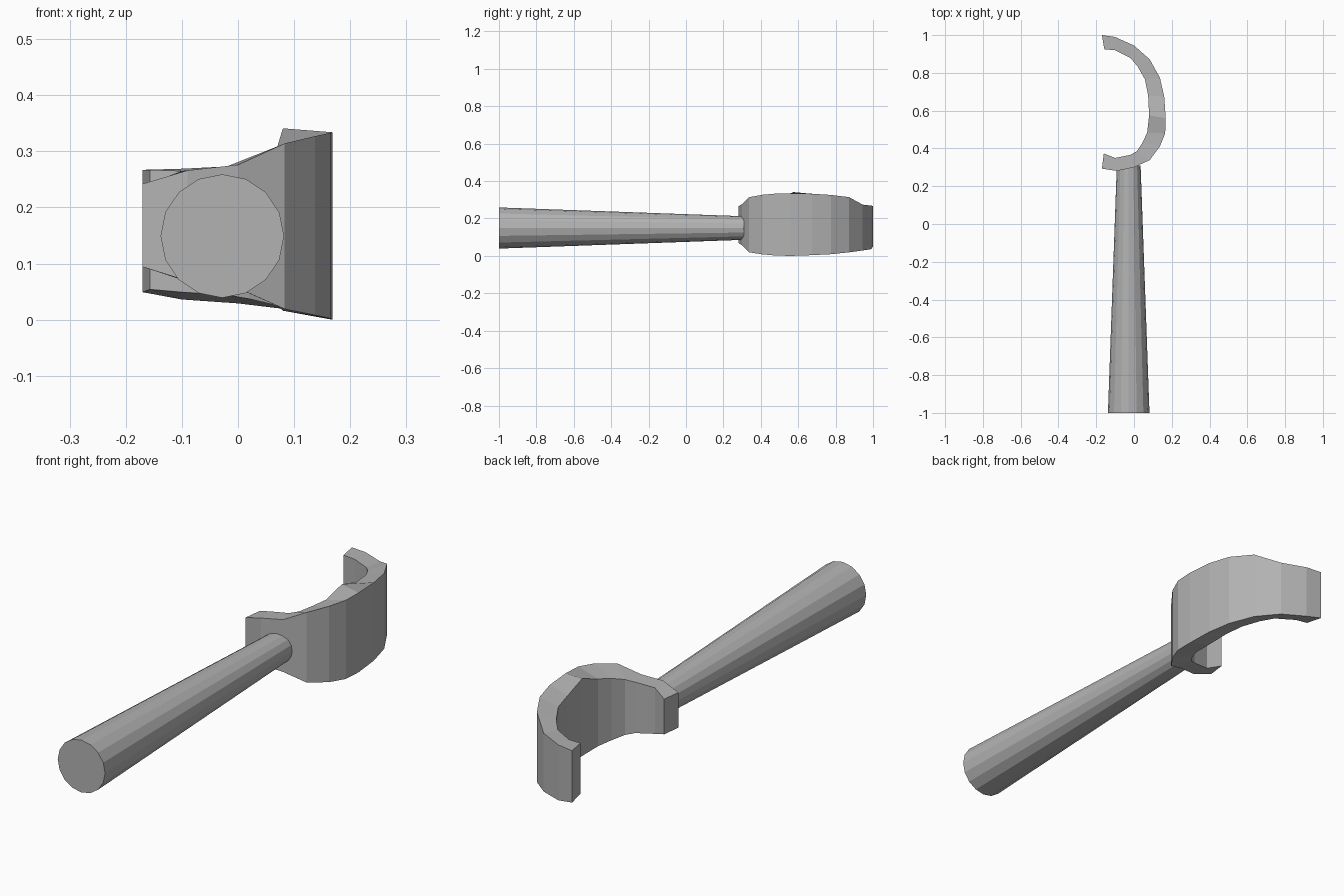
import bpy, bmesh
from math import pi

# Dark grey finish shared by both parts
grey = bpy.data.materials.new("dark_grey")
grey.diffuse_color = (0.45, 0.45, 0.45, 1)

# Handle: tapered 16-sided shaft along y
Y0, Y1 = -1.0, 0.31
bpy.ops.mesh.primitive_cone_add(vertices=16, radius1=0.11, radius2=0.063, depth=Y1 - Y0,
                                location=(-0.028, (Y0 + Y1) / 2, 0.149), rotation=(-pi / 2, 0, 0))
bpy.context.object.name = "handle"
bpy.context.object.data.materials.append(grey)

# Hooked blade stations: outer x, y, bottom z, top z; inner x, y, bottom z, top z
stations = [
    (-0.17, 1.00, 0.05, 0.268, -0.157, 0.925, 0.055, 0.268),
    (-0.10, 0.99, 0.037, 0.27, -0.10, 0.92, 0.05, 0.266),
    (0.00, 0.945, 0.03, 0.275, -0.02, 0.88, 0.045, 0.27),
    (0.083, 0.872, 0.02, 0.315, 0.02, 0.833, 0.038, 0.284),
    (0.137, 0.775, 0.01, 0.327, 0.058, 0.765, 0.029, 0.302),
    (0.16, 0.675, 0.005, 0.333, 0.075, 0.68, 0.023, 0.311),
    (0.168, 0.56, 0.001, 0.335, 0.08, 0.575, 0.017, 0.342),
    (0.165, 0.48, 0.003, 0.334, 0.07, 0.485, 0.026, 0.309),
    (0.137, 0.41, 0.009, 0.328, 0.045, 0.43, 0.037, 0.297),
    (0.083, 0.338, 0.02, 0.315, 0.015, 0.385, 0.05, 0.283),
    (0.00, 0.300, 0.057, 0.277, -0.02, 0.366, 0.06, 0.274),
    (-0.09, 0.281, 0.07, 0.267, -0.10, 0.35, 0.072, 0.266),
    (-0.17, 0.293, 0.095, 0.243, -0.16, 0.373, 0.095, 0.243),
]
bm = bmesh.new()
rings = [[bm.verts.new(p) for p in ((ox, oy, ob), (ox, oy, ot), (ix, iy, it), (ix, iy, ib))]
         for ox, oy, ob, ot, ix, iy, ib, it in stations]
for a, b in zip(rings, rings[1:]):
    for i in range(4):
        j = (i + 1) % 4
        bm.faces.new((a[i], a[j], b[j], b[i]))
bm.faces.new(rings[0])
bm.faces.new(rings[-1])
bmesh.ops.recalc_face_normals(bm, faces=bm.faces)
# Stand exactly on the ground
low = min(v.co.z for v in bm.verts)
for v in bm.verts:
    v.co.z -= low
mesh = bpy.data.meshes.new("hook_blade")
bm.to_mesh(mesh)
bm.free()
mesh.materials.append(grey)
bpy.context.collection.objects.link(bpy.data.objects.new("hook_blade", mesh))
